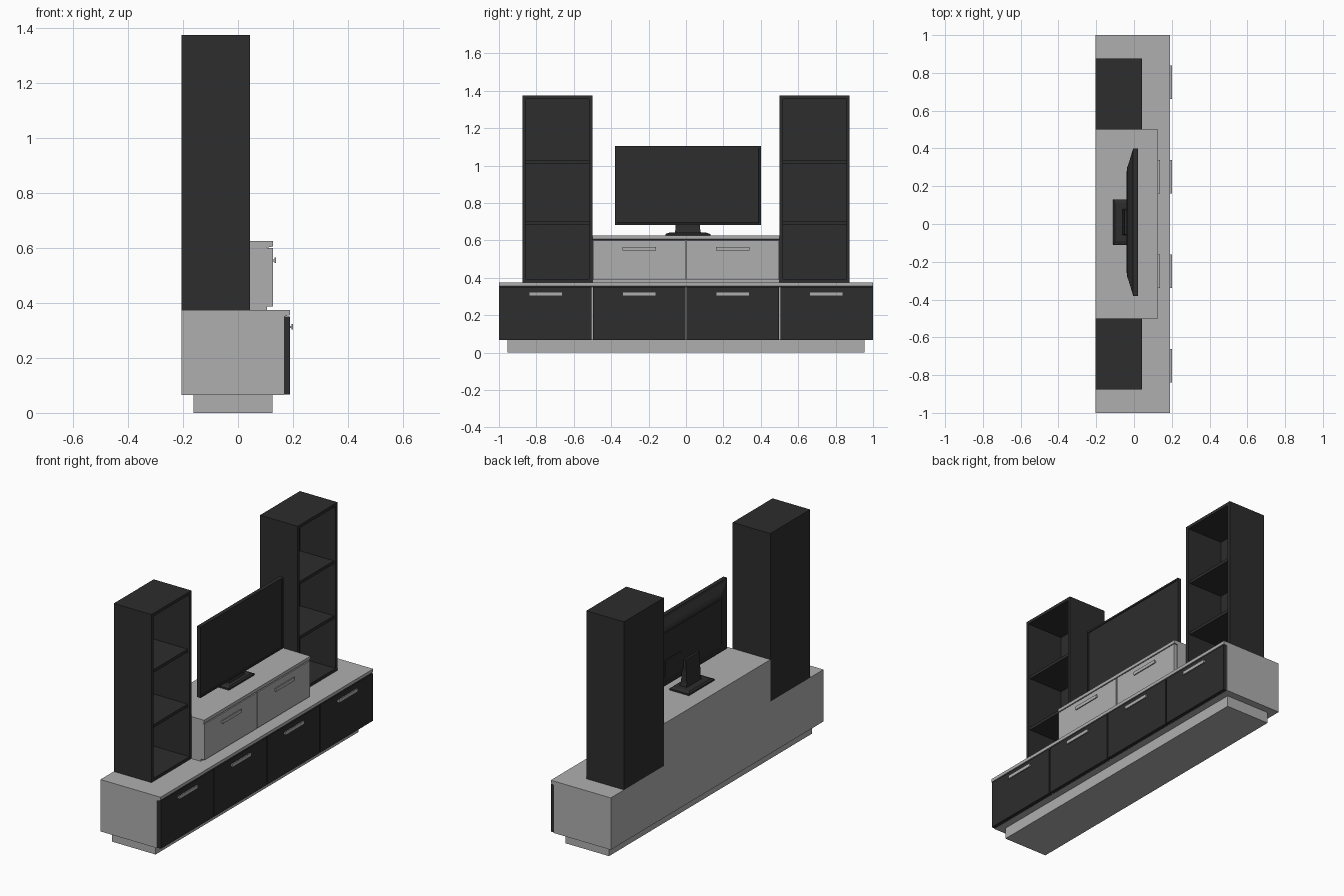
import bpy, bmesh

if "Cube" in bpy.data.objects:
    bpy.data.objects.remove(bpy.data.objects["Cube"])


def material(name, v):
    m = bpy.data.materials.new(name)
    m.diffuse_color = (v, v, v, 1)
    m.use_nodes = True
    m.node_tree.nodes["Principled BSDF"].inputs["Base Color"].default_value = m.diffuse_color
    return m


LIGHT = material("light grey", 0.43)
DARK = material("charcoal", 0.026)


def finish(name, bm, mat):
    bmesh.ops.recalc_face_normals(bm, faces=bm.faces[:])
    me = bpy.data.meshes.new(name)
    bm.to_mesh(me)
    bm.free()
    me.materials.append(mat)
    ob = bpy.data.objects.new(name, me)
    bpy.context.collection.objects.link(ob)
    return ob


def add_box(bm, x, y, z):
    vs = [bm.verts.new((a, b, c)) for a in x for b in y for c in z]
    for f in ((0, 1, 3, 2), (4, 6, 7, 5), (0, 4, 5, 1), (2, 3, 7, 6), (0, 2, 6, 4), (1, 5, 7, 3)):
        bm.faces.new([vs[i] for i in f])


def box(name, x, y, z, mat):
    bm = bmesh.new()
    add_box(bm, x, y, z)
    return finish(name, bm, mat)


def extrude_y(name, profile, y, mat):
    """Extrude an (x, z) outline along y."""
    bm = bmesh.new()
    a, b = [[bm.verts.new((px, yy, pz)) for px, pz in profile] for yy in y]
    n = len(a)
    for i in range(n):
        bm.faces.new((a[i], a[(i + 1) % n], b[(i + 1) % n], b[i]))
    bm.faces.new(a)
    bm.faces.new(b[::-1])
    return finish(name, bm, mat)


def loft(name, rings, mat):
    """Skin a list of four-point rings, capping both ends."""
    bm = bmesh.new()
    vs = [[bm.verts.new(p) for p in r] for r in rings]
    for a, b in zip(vs, vs[1:]):
        for i in range(4):
            j = (i + 1) % 4
            bm.faces.new((a[i], a[j], b[j], b[i]))
    bm.faces.new(vs[0])
    bm.faces.new(vs[-1][::-1])
    return finish(name, bm, mat)


def ring_x(x, y0, y1, z0, z1):
    return [(x, y0, z0), (x, y1, z0), (x, y1, z1), (x, y0, z1)]


def ring_z(z, x0, x1, y0, y1):
    return [(x0, y0, z), (x1, y0, z), (x1, y1, z), (x0, y1, z)]


BACK = -0.205


def cabinet(name, front, half, z0, z1):
    """Carcass whose top has a small lip over the drawer fronts."""
    extrude_y(name, [(BACK, z0), (front - 0.022, z0), (front - 0.022, z1 - 0.024),
                     (front, z1 - 0.019), (front, z1), (BACK, z1)], (-half, half), LIGHT)


def drawer(name, front, yc, z0, z1, zh, mat):
    """Drawer front with a T-section bar handle."""
    box(name + "_drawer", (front - 0.022, front), (yc - 0.246, yc + 0.246), (z0, z1), mat)
    f, e = front - 0.001, front + 0.005
    extrude_y(name + "_handle", [(f, zh - 0.004), (e, zh - 0.004), (e, zh - 0.010),
                                 (e + 0.006, zh - 0.010), (e + 0.006, zh + 0.010),
                                 (e, zh + 0.010), (e, zh + 0.004), (f, zh + 0.004)],
              (yc - 0.089, yc + 0.089), LIGHT)


# Low cabinet on its plinth
box("plinth", (-0.162, 0.126), (-0.955, 0.955), (0, 0.066), LIGHT)
cabinet("lower_cabinet", 0.19, 1.0, 0.066, 0.375)
for i in range(4):
    drawer(f"lower_{i + 1}", 0.19, -0.75 + 0.5 * i, 0.067, 0.350, 0.313, DARK)

# Raised centre cabinet
cabinet("upper_cabinet", 0.127, 0.5, 0.375, 0.625)
for i in range(2):
    drawer(f"upper_{i + 1}", 0.127, -0.25 + 0.5 * i, 0.387, 0.600, 0.555, LIGHT)

# Open shelf towers
T = 0.018
for side, (y0, y1) in (("left", (-0.875, -0.5)), ("right", (0.5, 0.875))):
    bm = bmesh.new()
    zb, zt, xf = 0.375, 1.375, 0.043
    for y in (y0, y1 - T):
        add_box(bm, (BACK, xf), (y, y + T), (zb, zt))
    for z in (zb, zt - T):
        add_box(bm, (BACK, xf), (y0 + T, y1 - T), (z, z + T))
    add_box(bm, (BACK, BACK + 0.012), (y0 + T, y1 - T), (zb + T, zt - T))
    for z in (0.685, 1.012):
        add_box(bm, (BACK + 0.012, xf - 0.012), (y0 + T, y1 - T), (z, z + T))
    finish(side + "_shelf_tower", bm, DARK)

# Television: recessed screen, slim frame and tapered rear housing
Y0, Y1, Z0, Z1 = -0.38, 0.40, 0.683, 1.105


def tv_ring(x, d, dz=None):
    dz = d if dz is None else dz
    return ring_x(x, Y0 + d, Y1 - d, Z0 + dz, Z1 - dz)


loft("television", [tv_ring(0.016, 0.012), tv_ring(0.02, 0.010), tv_ring(0.02, 0.0),
                    tv_ring(-0.004, 0.0), tv_ring(-0.008, 0.012), tv_ring(-0.030, 0.085, 0.05),
                    tv_ring(-0.036, 0.10, 0.065)], DARK)
box("rear_vent", (-0.039, -0.035), (-0.26, 0.28), (0.995, 1.025), DARK)
box("rear_port_panel", (-0.039, -0.035), (0.10, 0.25), (0.76, 0.86), DARK)

# Television stand
loft("stand_base", [ring_z(0.625, -0.11, 0.018, -0.11, 0.13),
                    ring_z(0.634, -0.11, 0.018, -0.11, 0.13),
                    ring_z(0.641, -0.10, 0.010, -0.09, 0.11)], DARK)
loft("stand_neck", [ring_z(0.638, -0.060, -0.012, -0.060, 0.080),
                    ring_z(0.665, -0.058, -0.020, -0.055, 0.075),
                    ring_z(0.800, -0.050, -0.030, -0.055, 0.075)], DARK)
